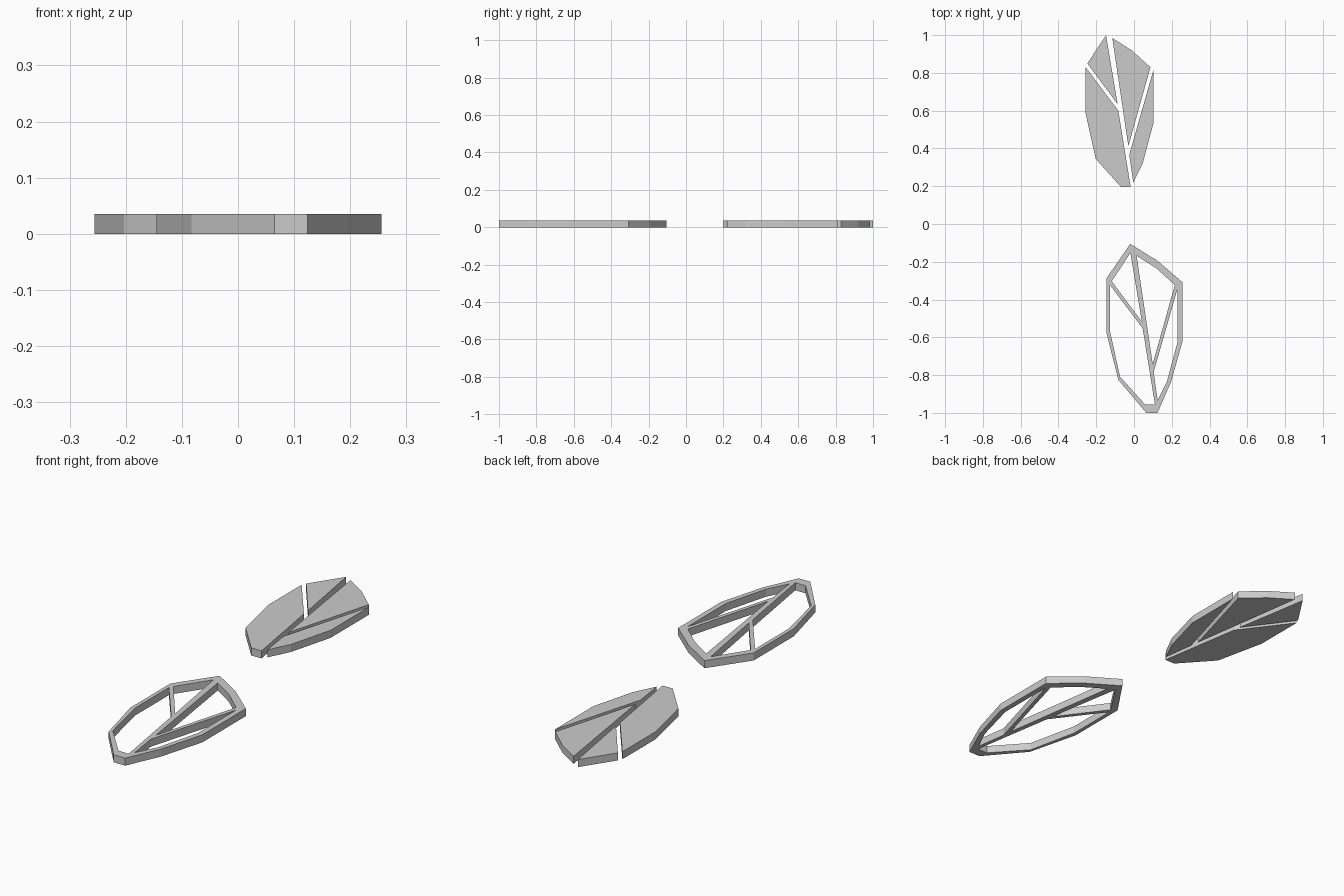
import bpy, bmesh
from mathutils import Vector

if "Cube" in bpy.data.objects:
    bpy.data.objects.remove(bpy.data.objects["Cube"])

HEIGHT = 0.035
SHIFT = Vector((0.129, -1.153))  # from each inlay to its opening in the frame


def plate(name, loops):
    """Flat plate from an outer outline and optional hole outlines."""
    bm = bmesh.new()
    edges = []
    for loop in loops:
        vs = [bm.verts.new((x, y, 0)) for x, y in loop]
        edges += [bm.edges.new((vs[i - 1], vs[i])) for i in range(len(vs))]
    if len(loops) == 1:
        bm.faces.new(vs)
    else:
        bmesh.ops.triangle_fill(bm, edges=edges, use_beauty=True, normal=(0, 0, 1))
    # thicken upward, keeping the bottom face
    ext = bmesh.ops.extrude_face_region(bm, geom=bm.faces[:], use_keep_orig=True)
    top = [g for g in ext["geom"] if isinstance(g, bmesh.types.BMVert)]
    bmesh.ops.translate(bm, verts=top, vec=(0, 0, HEIGHT))
    bmesh.ops.recalc_face_normals(bm, faces=bm.faces[:])
    bmesh.ops.dissolve_limit(bm, angle_limit=0.001, verts=bm.verts[:], edges=bm.edges[:])
    me = bpy.data.meshes.new(name)
    bm.to_mesh(me)
    bm.free()
    ob = bpy.data.objects.new(name, me)
    bpy.context.collection.objects.link(ob)
    return ob


# Four loose inlay pieces of the leaf-shaped panel
inlays = {
    "inlay_lower_left": [(-0.256, 0.83), (-0.256, 0.585), (-0.203, 0.345),
                         (-0.07, 0.197), (-0.018, 0.197), (-0.083, 0.60)],
    "inlay_upper_left": [(-0.148, 1.0), (-0.247, 0.85), (-0.087, 0.635)],
    "inlay_centre": [(-0.115, 0.985), (-0.01, 0.918), (0.087, 0.83), (-0.03, 0.412)],
    "inlay_right": [(0.102, 0.812), (0.102, 0.53), (0.046, 0.32),
                    (-0.004, 0.22), (-0.025, 0.368)],
}
for name, pts in inlays.items():
    plate(name, [pts])

# Frame whose openings match the inlays
outline = [(-0.02, -0.105), (0.125, -0.195), (0.256, -0.308), (0.256, -0.625),
           (0.195, -0.84), (0.124, -1.0), (0.065, -1.0), (-0.083, -0.825),
           (-0.145, -0.58), (-0.145, -0.287)]
openings = [[Vector(p) + SHIFT for p in pts] for pts in inlays.values()]
plate("leaf_frame", [outline] + openings)
